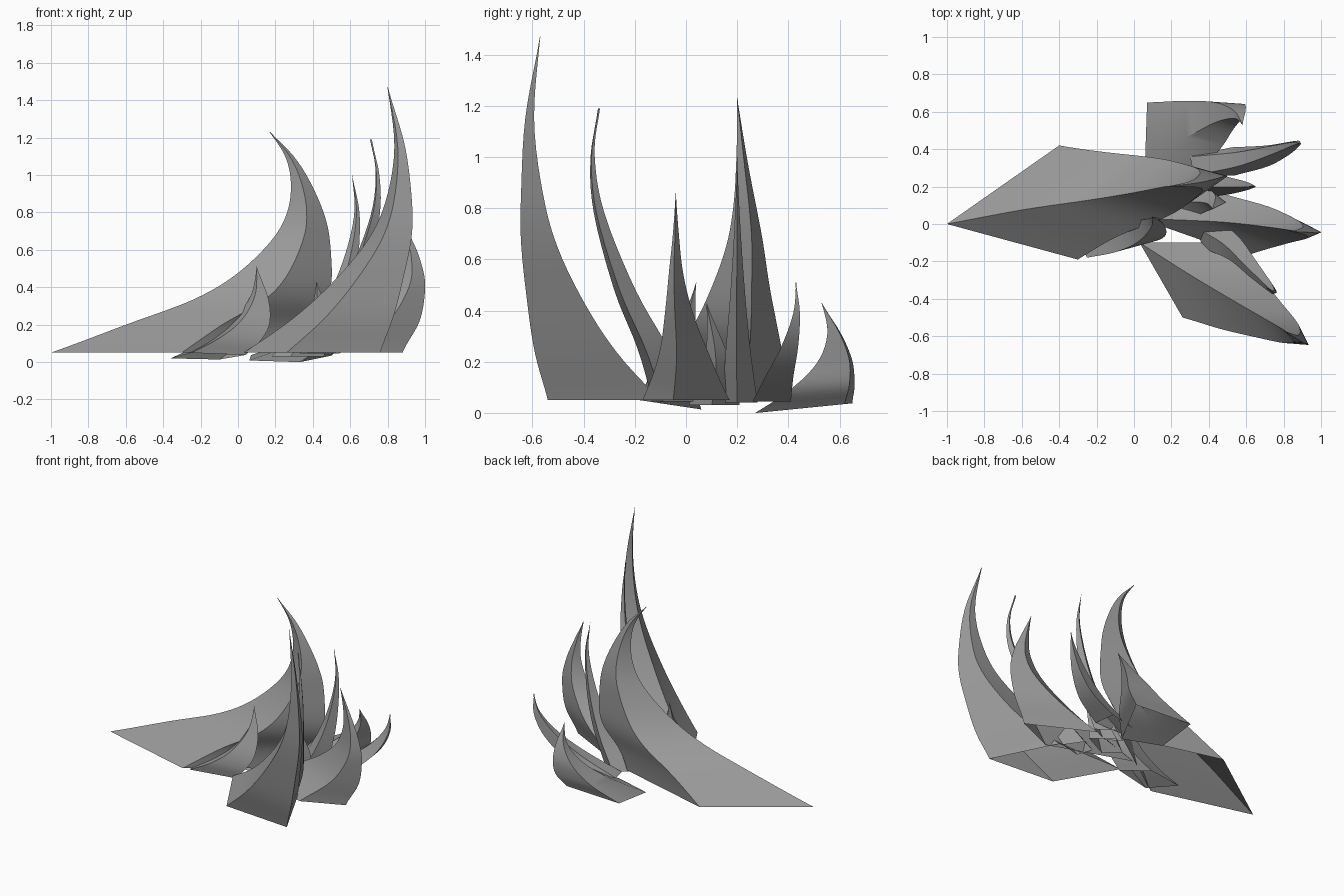
import bpy, math
from mathutils import Vector

if "Cube" in bpy.data.objects:
    bpy.data.objects.remove(bpy.data.objects["Cube"], do_unlink=True)

# One flat grey for every blade
grey = bpy.data.materials.new("stone_grey")
grey.use_nodes = True
tone = (0.32, 0.32, 0.32, 1)
grey.diffuse_color = tone
for node in grey.node_tree.nodes:
    if node.type == 'BSDF_PRINCIPLED':
        node.inputs["Base Color"].default_value = tone


def smooth_path(points, steps=5):
    """Catmull-Rom path through the given points."""
    pts = [Vector(p) for p in points]
    pts = [2 * pts[0] - pts[1]] + pts + [2 * pts[-1] - pts[-2]]
    path = []
    for a, b, c, d in zip(pts, pts[1:], pts[2:], pts[3:]):
        for s in range(steps):
            t = s / steps
            path.append(0.5 * (2 * b + (c - a) * t
                               + (2 * a - 5 * b + 4 * c - d) * t ** 2
                               + (3 * b - a - 3 * c + d) * t ** 3))
    path.append(pts[-2])
    return path


def blade(name, corners, base_z, spine, taper=2.9, body=.31, tilt=0, blunt=0.004):
    """Curved four-sided blade, open below: base outline shrinks along a spine."""
    count = len(corners)
    centre = sum((Vector((x, y, base_z)) for x, y in corners), Vector()) / count
    offsets = []
    for x, y in corners:
        offsets.append(Vector((x - centre.x, y - centre.y, tilt * (y - centre.y))))
    path = smooth_path([centre] + spine)
    height = path[-1].z - centre.z
    verts, faces = [], []
    for p in path:
        left = max(0, 1 - (p.z - centre.z) / height)
        width = max(blunt, body * left + (1 - body) * left ** taper)
        verts += [p + o * width for o in offsets]
    for ring in range(len(path) - 1):
        low = ring * count
        for i in range(count):
            j = (i + 1) % count
            faces.append((low + i, low + j, low + count + j, low + count + i))
    # tip cap
    faces.append(tuple(range(len(verts) - count, len(verts))))
    mesh = bpy.data.meshes.new(name)
    mesh.from_pydata(verts, [], faces)
    mesh.materials.append(grey)
    obj = bpy.data.objects.new(name, mesh)
    bpy.context.collection.objects.link(obj)
    bpy.ops.object.select_all(action='DESELECT')
    obj.select_set(True)
    bpy.context.view_layer.objects.active = obj
    bpy.ops.object.shade_smooth_by_angle(angle=math.radians(30))


# Large blades
blade("long_left_blade",
      [(-1, 0), (-.3, -.19), (.3, .23), (-.4, .42)], .05,
      [(-.12, .16, .2), (.11, .19, .33), (.24, .21, .46), (.335, .23, .65),
       (.36, .23, .8), (.335, .22, .96), (.275, .21, 1.1), (.17, .2, 1.23)])
blade("tall_front_blade",
      [(.03, -.1), (.26, -.5), (.76, -.54), (.54, -.1)], .05,
      [(.56, -.42, .23), (.69, -.5, .42), (.81, -.57, .65), (.86, -.6, .86),
       (.865, -.61, 1.15), (.8, -.57, 1.47)])
blade("right_blade",
      [(.03, .03), (.6, -.17), (.88, -.05), (.45, .17)], .05,
      [(.74, -.01, .22), (.88, -.03, .4), (.91, -.04, .55),
       (.885, -.04, .69), (.83, -.04, .86)])

# Broad low blades
blade("broad_back_blade",
      [(.07, .65), (.06, .36), (.33, .27), (.5, .62)], .02,
      [(.4, .54, .1), (.5, .585, .2), (.56, .58, .31), (.58, .53, .43)],
      taper=2.2, tilt=.1)
blade("small_front_blade",
      [(-.36, .02), (-.25, -.18), (.04, -.1), (-.1, .06)], .03,
      [(-.04, -.05, .11), (.06, -.03, .21), (.11, .01, .35), (.1, .04, .51)],
      taper=1.6, body=.4, tilt=-.15)

# Slender inner blades
blade("slender_front_blade",
      [(.33, -.02), (.37, -.13), (.52, -.09), (.44, .03)], .045,
      [(.54, -.13, .25), (.64, -.24, .48), (.73, -.34, .78),
       (.745, -.365, 1), (.71, -.34, 1.19)], taper=1.8, body=.5, blunt=.05)
blade("slender_back_blade",
      [(.26, .2), (.36, .14), (.5, .2), (.38, .28)], .04,
      [(.5, .2, .25), (.59, .2, .5), (.635, .2, .78), (.61, .2, 1)],
      taper=2, body=.42)
blade("back_right_blade",
      [(.3, .36), (.32, .26), (.54, .26), (.52, .41)], .045,
      [(.63, .355, .14), (.78, .4, .26), (.865, .43, .39), (.89, .43, .51)],
      taper=1.6, body=.4, blunt=.025)
blade("short_centre_blade",
      [(.18, .1), (.28, .01), (.46, .1), (.32, .21)], .03,
      [(.37, .12, .12), (.43, .115, .25), (.42, .08, .43)],
      taper=1.6, body=.6)
